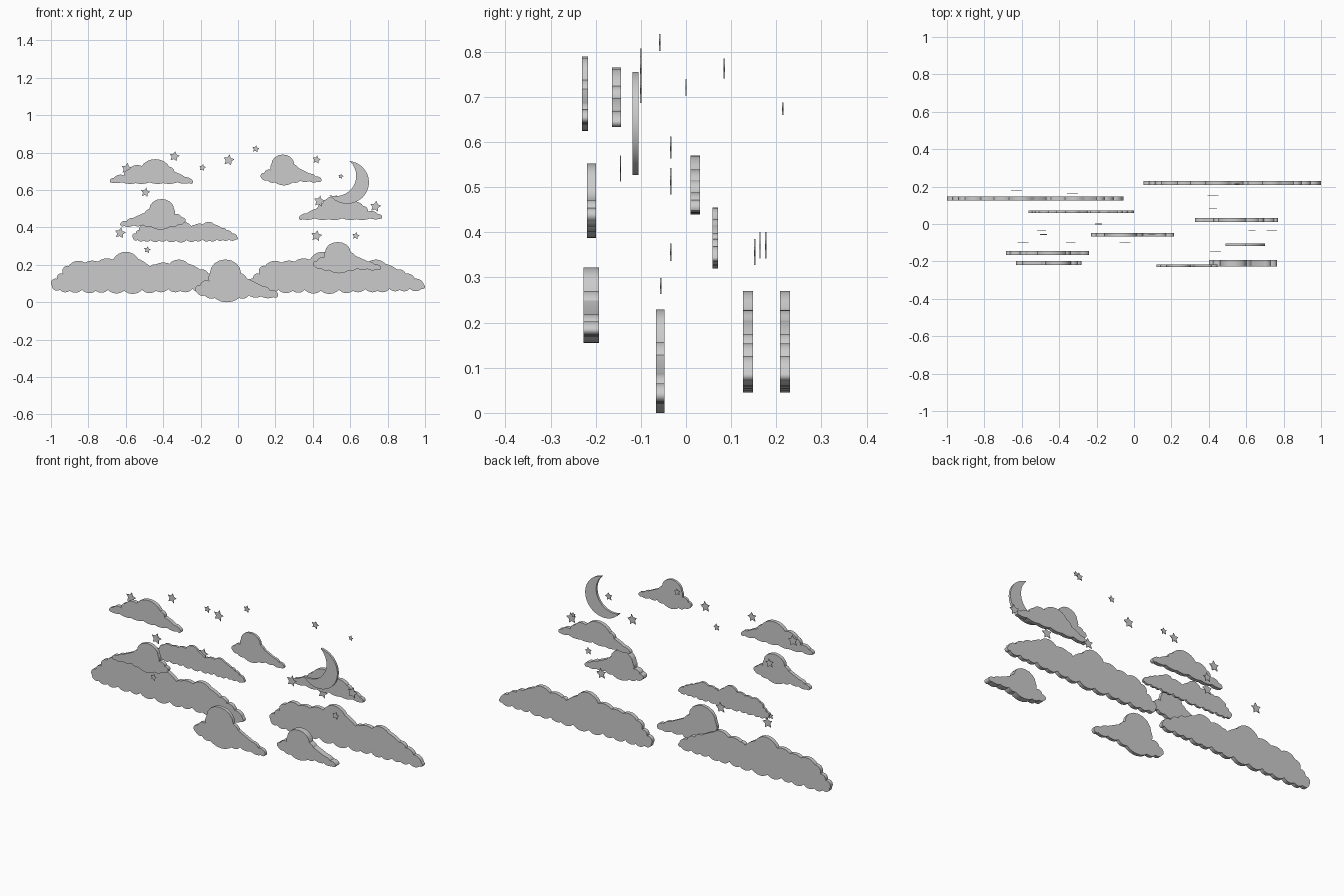
import bpy, bmesh, math
from mathutils import Vector

cube = bpy.data.objects.get("Cube")
if cube:
    bpy.data.objects.remove(cube, do_unlink=True)

grey = bpy.data.materials.new("soft_grey")
grey.use_nodes = True
grey.diffuse_color = (0.6, 0.6, 0.6, 1)
grey.node_tree.nodes["Principled BSDF"].inputs["Base Color"].default_value = (0.6, 0.6, 0.6, 1)


def arc_outline(points, steps):
    """Clockwise outline; each point holds x, z and the bulge of the arc to the next point."""
    outline = []
    for i, (x, z, bulge) in enumerate(points):
        start = Vector((x, z))
        end = Vector(points[(i + 1) % len(points)][:2])
        if abs(bulge) < 0.01:
            outline.append(start)
            continue
        chord = end - start
        along = chord.normalized()
        outward = Vector((-along.y, along.x))
        half = 2 * math.atan(2 * bulge)
        radius = chord.length / (2 * math.sin(half))
        for k in range(steps):
            t = half * (2 * k / steps - 1)
            outline.append((start + end) / 2 + along * radius * math.sin(t)
                           + outward * radius * (math.cos(t) - math.cos(half)))
    return outline


def slab(name, outline, y, depth):
    """Flat cut-out of the given outline, centred on y."""
    bm = bmesh.new()
    face = bm.faces.new([bm.verts.new((p.x, y - depth / 2, p.y)) for p in outline])
    moved = bmesh.ops.extrude_face_region(bm, geom=[face])["geom"]
    bmesh.ops.translate(bm, vec=(0, depth, 0),
                        verts=[g for g in moved if isinstance(g, bmesh.types.BMVert)])
    bmesh.ops.recalc_face_normals(bm, faces=bm.faces)
    mesh = bpy.data.meshes.new(name)
    bm.to_mesh(mesh)
    bm.free()
    mesh.materials.append(grey)
    obj = bpy.data.objects.new(name, mesh)
    bpy.context.collection.objects.link(obj)
    bpy.ops.object.select_all(action='DESELECT')
    obj.select_set(True)
    bpy.context.view_layer.objects.active = obj
    bpy.ops.object.shade_smooth_by_angle(angle=math.radians(35))
    return obj


def fitted(name, points, x_range, z_range, y, depth, mirrored=False, steps=8):
    """Scale an outline to fill the given extents."""
    outline = arc_outline(points, steps)
    if mirrored:
        outline = [Vector((-p.x, p.y)) for p in outline]
    low = [min(p[a] for p in outline) for a in (0, 1)]
    high = [max(p[a] for p in outline) for a in (0, 1)]
    ranges = (x_range, z_range)
    placed = [Vector([r[0] + (p[a] - low[a]) / (high[a] - low[a]) * (r[1] - r[0])
                      for a, r in enumerate(ranges)]) for p in outline]
    return slab(name, placed, y, depth)


# Cloud outlines
long_cloud = [(0, 8, .35), (5, 15, .3), (11, 20, .3), (17, 28, .2), (33, 31, .12),
              (46, 32, .15), (61, 34, .3), (86, 35, .05), (98, 27, .2), (103, 29, .12),
              (117, 30, .22), (136, 30, .05), (148, 24, .2), (156, 20, .2),
              (165, 15, .2), (174, 9, .5), (172, 5, .2), (160, 5, .2), (150, 4, .2),
              (140, 5, .2), (128, 3, .2), (116, 5, .2), (104, 3, .2), (90, 4, .2),
              (72, 3, .2), (56, 4, .2), (44, 3, .2), (30, 4, .2), (18, 3, .2), (8, 4, .3)]
round_cloud = [(0, 9, .4), (3, 18, .25), (12, 23, .1), (13, 32, .5), (45, 32, .1),
               (51, 26, 0), (67, 17, .15), (75, 12, .2), (83, 8, .4), (78, 4, .15),
               (66, 5, .15), (53, 6, .2), (43, 3, .2), (18, 3, .2), (8, 6, .2)]
flat_cloud = [(0, 1, .3), (4, 6, .2), (14, 9, .2), (19, 16, .2), (32, 20, .3),
              (60, 19, .2), (65, 13, .05), (76, 7, .15), (84, 2, .4), (80, 0, .1),
              (68, 1, .1), (54, 0, .1), (40, 1, .1), (26, 0, .1), (12, 1, .1)]

fitted("long_cloud_right", long_cloud, (-1, -.055), (.045, .27), .137, .022)
fitted("long_cloud_left", long_cloud, (.05, 1), (.045, .27), .219, .022)
fitted("small_long_cloud", long_cloud, (-.565, 0), (.32, .455), .065, .012)
fitted("round_cloud_centre", round_cloud, (-.23, .215), (0, .229), -.057, .018)
fitted("round_cloud_low_left", round_cloud, (.4, .765), (.155, .322), -.21, .034)
fitted("round_cloud_top", round_cloud, (.12, .447), (.625, .79), -.224, .013)
fitted("round_cloud_right", round_cloud, (-.63, -.28), (.388, .552), -.209, .02, True)
fitted("flat_cloud_right", flat_cloud, (-.685, -.24), (.633, .765), -.154, .021)
fitted("flat_cloud_left", flat_cloud, (.325, .77), (.44, .57), .021, .021, True)

# Crescent moon: one outer arc and one inner arc
crescent = [(20, 35, .76), (0, 0, -.4)]
fitted("moon", crescent, (.49, .7), (.527, .755), -.112, .013, steps=32)

# Stars: x, y, z and radius
stars = [(-.595, -.1, .715, .031), (-.34, -.1, .78, .028), (-.19, 0, .72, .02),
         (-.05, -.1, .76, .031), (.095, -.058, .82, .02), (.42, .085, .762, .023),
         (.55, .214, .673, .015), (.435, -.145, .54, .031), (.735, -.034, .512, .031),
         (-.495, -.034, .587, .026), (-.63, .177, .37, .031), (-.33, .164, .37, .031),
         (-.485, -.056, .28, .019), (.42, .152, .355, .031), (.63, -.034, .355, .021)]
for x, y, z, size in stars:
    tips = []
    for k in range(10):
        a = math.radians(80 - 36 * k)
        r = size * (0.52 if k % 2 else 1)
        tips.append(Vector((x + r * math.cos(a), z + r * math.sin(a))))
    slab("star", tips, y, .003)
